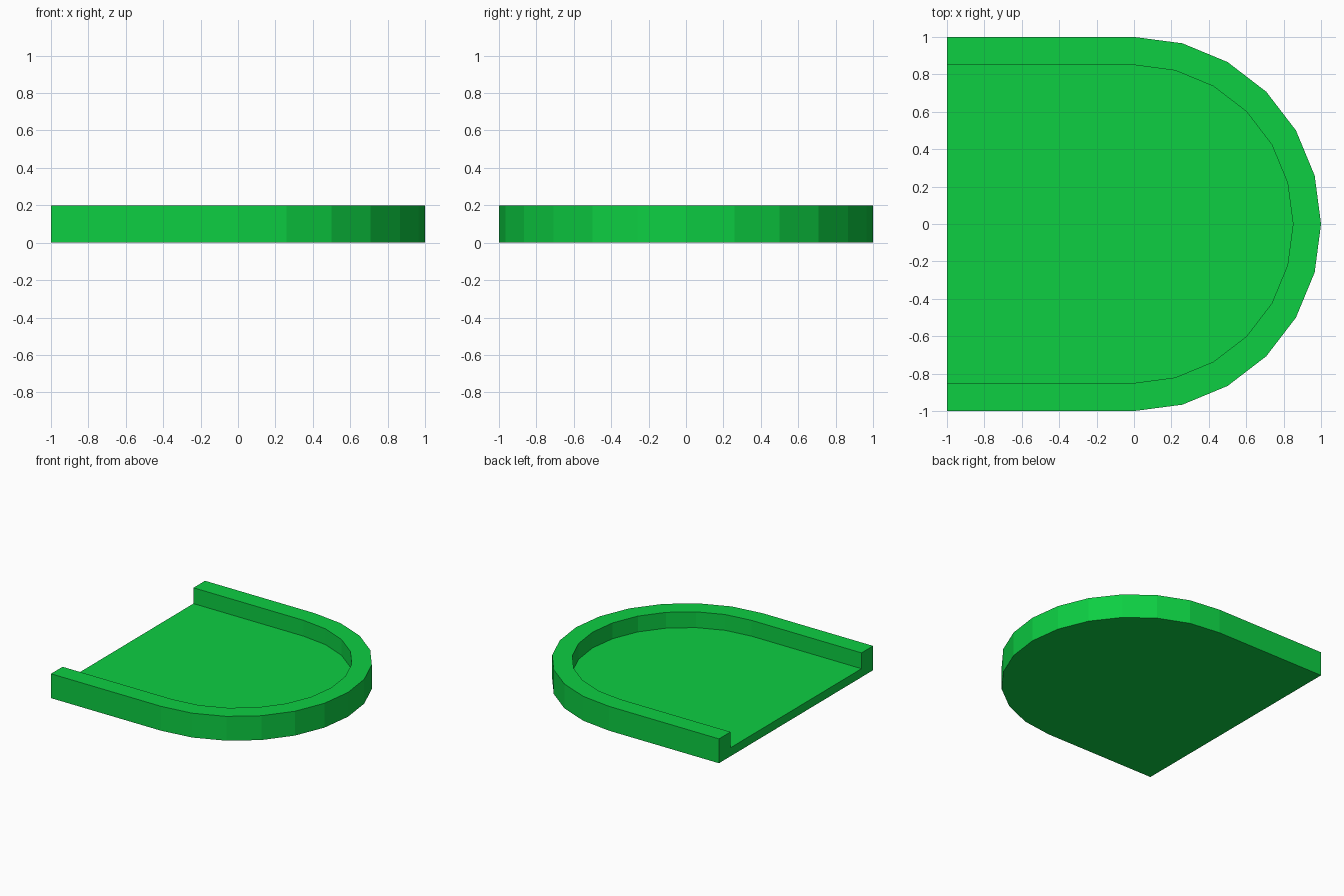
import bpy, bmesh, math

if "Cube" in bpy.data.objects:
    bpy.data.objects.remove(bpy.data.objects["Cube"])

HEIGHT, FLOOR, RADIUS, INNER, SEGMENTS = 0.2, 0.07, 1.0, 0.85, 12


def u_profile(r):
    """Straight sides joined by a half-round nose, open at x = -1."""
    angles = [-math.pi / 2 + math.pi * i / SEGMENTS for i in range(SEGMENTS + 1)]
    arc = [(r * math.cos(a), r * math.sin(a)) for a in angles]
    return [(-1, -r)] + arc + [(-1, r)]


bm = bmesh.new()


def ring(r, z):
    return [bm.verts.new((x, y, z)) for x, y in u_profile(r)]


bottom = ring(RADIUS, 0)
outer_top = ring(RADIUS, HEIGHT)
inner_top = ring(INNER, HEIGHT)
inner_floor = ring(INNER, FLOOR)

# Outer wall, rim top and inner wall
rings = [bottom, outer_top, inner_top, inner_floor]
for a, b in zip(rings, rings[1:]):
    for i in range(len(a) - 1):
        bm.faces.new((a[i], a[i + 1], b[i + 1], b[i]))

# Underside, recessed floor and the open flat end
bm.faces.new(bottom[::-1])
bm.faces.new(inner_floor)
bm.faces.new([r[0] for r in rings] + [r[-1] for r in reversed(rings)])
bmesh.ops.recalc_face_normals(bm, faces=bm.faces)

mesh = bpy.data.meshes.new("rounded_tray")
bm.to_mesh(mesh)
bm.free()
tray = bpy.data.objects.new("rounded_tray", mesh)
bpy.context.collection.objects.link(tray)

# Green finish
green = bpy.data.materials.new("green")
green.diffuse_color = (0.004, 0.62, 0.055, 1)
green.use_nodes = True
green.node_tree.nodes["Principled BSDF"].inputs["Base Color"].default_value = green.diffuse_color
mesh.materials.append(green)
